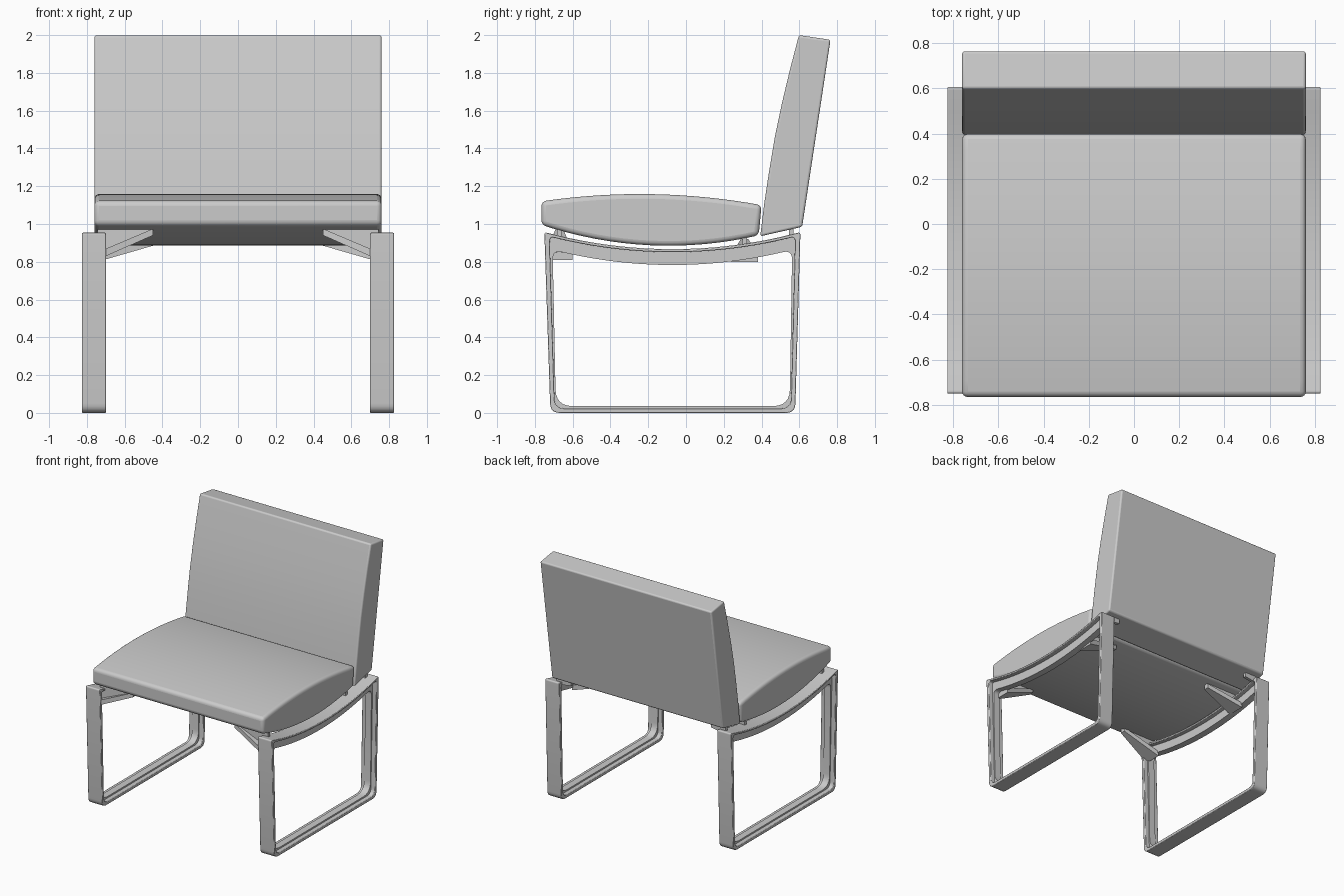
import bpy, bmesh
from mathutils import Vector

if "Cube" in bpy.data.objects:
    bpy.data.objects.remove(bpy.data.objects["Cube"])


def finish(name, bm, bevel=0.0, segments=2, mirror=False, smooth=True):
    bmesh.ops.recalc_face_normals(bm, faces=bm.faces)
    me = bpy.data.meshes.new(name)
    bm.to_mesh(me)
    bm.free()
    ob = bpy.data.objects.new(name, me)
    bpy.context.collection.objects.link(ob)
    if bevel:
        mod = ob.modifiers.new("Bevel", 'BEVEL')
        mod.width, mod.segments = bevel, segments
        mod.limit_method, mod.angle_limit = 'ANGLE', 0.7
    if mirror:
        ob.modifiers.new("Mirror", 'MIRROR').use_axis = (True, False, False)
    if smooth:
        bpy.ops.object.select_all(action='DESELECT')
        ob.select_set(True)
        bpy.context.view_layer.objects.active = ob
        bpy.ops.object.shade_smooth_by_angle(angle=0.6)
    return ob


def bow(a, b, height, n=16):
    """Points from a to b in (y, z), bowed sideways as a parabola in z."""
    a, b = Vector(a), Vector(b)
    return [a.lerp(b, i / n) + Vector((0, 4 * height * (i / n) * (1 - i / n)))
            for i in range(n + 1)]


def cushion(name, profile, half_width, bevel):
    bm = bmesh.new()
    face = bm.faces.new([bm.verts.new((-half_width, p[0], p[1])) for p in profile])
    ext = bmesh.ops.extrude_face_region(bm, geom=[face])
    moved = [v for v in ext["geom"] if isinstance(v, bmesh.types.BMVert)]
    bmesh.ops.translate(bm, verts=moved, vec=(2 * half_width, 0, 0))
    return finish(name, bm, bevel, 4)


def frame_loop(top_front, top_rear, bottom_rear, bottom_front, sag, r_top, r_bottom):
    """Closed (y, z) outline with a sagging top and four rounded corners."""
    top = bow(top_front, top_rear, -sag, 24)
    corners = [Vector(c) for c in (top_front, top_rear, bottom_rear, bottom_front)]
    near = [(corners[3], top[1]), (top[-2], corners[2]),
            (corners[1], corners[3]), (corners[2], corners[0])]
    pts = []
    for i, c in enumerate(corners):
        r = r_top if i < 2 else r_bottom
        p = c + (near[i][0] - c).normalized() * r
        q = c + (near[i][1] - c).normalized() * r
        for k in range(7):
            t = k / 6
            pts.append(p * (1 - t) ** 2 + c * 2 * t * (1 - t) + q * t * t)
        if i == 0:
            pts += top[2:-2]
    return pts


def ring(name, outer, inner, x0, x1, bevel):
    bm = bmesh.new()
    rows = [[bm.verts.new((x, p[0], p[1])) for p in loop]
            for loop, x in ((outer, x0), (outer, x1), (inner, x1), (inner, x0))]
    n = len(outer)
    for r in range(4):
        a, b = rows[r], rows[(r + 1) % 4]
        for i in range(n):
            j = (i + 1) % n
            bm.faces.new((a[i], a[j], b[j], b[i]))
    return finish(name, bm, bevel, 2, mirror=True)


def tapered_block(name, root, tip):
    """Block between two rectangles given as (x, y0, y1, z0, z1)."""
    bm = bmesh.new()
    ends = [[bm.verts.new((x, y, z)) for y, z in ((y0, z0), (y1, z0), (y1, z1), (y0, z1))]
            for x, y0, y1, z0, z1 in (root, tip)]
    a, b = ends
    bm.faces.new(a)
    bm.faces.new(b)
    for i in range(4):
        j = (i + 1) % 4
        bm.faces.new((a[i], a[j], b[j], b[i]))
    return finish(name, bm, mirror=True, smooth=False)


# Seat cushion: domed top, bellied underside
cushion("seat_cushion",
        bow((-0.765, 1.12), (0.40, 1.10), 0.048)
        + bow((0.385, 0.94), (-0.765, 0.995), -0.08), 0.76, 0.025)

# Back cushion: wedge with a slightly bowed front
back_front = [(0.393, 0.935), (0.413, 1.1), (0.440, 1.28), (0.470, 1.46),
              (0.508, 1.64), (0.551, 1.82), (0.598, 2.0)]
cushion("back_cushion", back_front + [(0.765, 1.975), (0.615, 0.985)], 0.76, 0.012)

# Side frames: flat band loop with a narrower rib inside
outer = frame_loop((-0.75, 0.957), (0.606, 0.957), (0.578, 0.0), (-0.718, 0.0),
                   0.09, 0.015, 0.05)
inner = frame_loop((-0.722, 0.933), (0.578, 0.933), (0.555, 0.024), (-0.695, 0.024),
                   0.082, 0.025, 0.05)
rib = frame_loop((-0.706, 0.863), (0.562, 0.863), (0.549, 0.036), (-0.689, 0.036),
                 0.08, 0.05, 0.09)
ring("side_frame", outer, inner, 0.70, 0.825, 0.004)
ring("side_frame_rib", inner, rib, 0.735, 0.79, 0.0)

# Seat brackets: flared arm plus thin upright fin
for label, y, top, low in (("front", -0.67, 0.985, 0.81), ("rear", 0.31, 0.93, 0.80)):
    tapered_block(label + "_bracket_arm",
                  (0.745, y - 0.07, y + 0.07, low, low + 0.04),
                  (0.45, y - 0.02, y + 0.02, top - 0.045, top - 0.01))
    tapered_block(label + "_bracket_fin",
                  (0.745, y - 0.012, y + 0.012, low + 0.02, top),
                  (0.45, y - 0.012, y + 0.012, top - 0.03, top))

# Small tabs holding the back cushion
tapered_block("back_tab", (0.75, 0.545, 0.57, 0.92, 0.98), (0.62, 0.545, 0.57, 0.94, 0.98))
